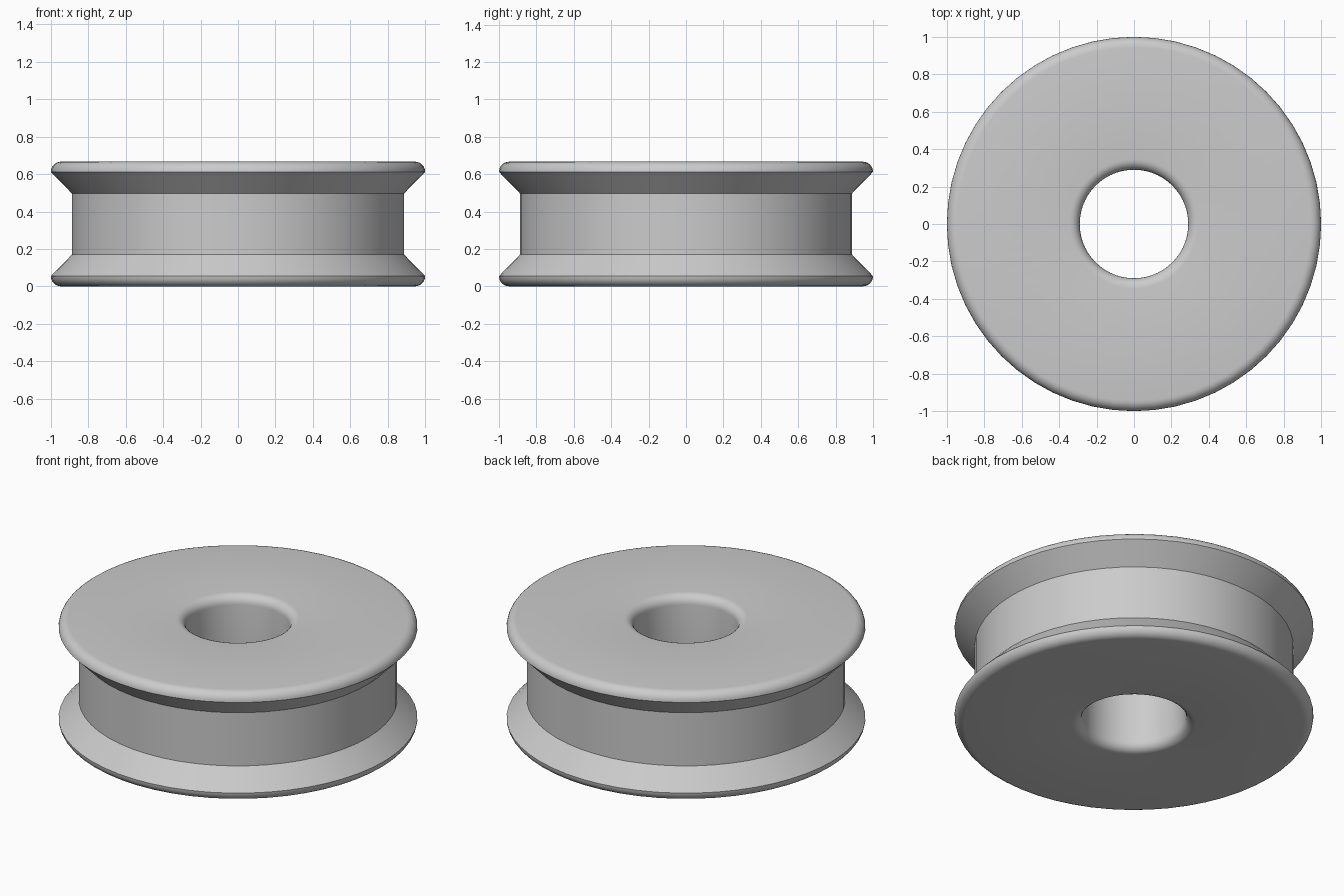
import bpy, bmesh, math

if "Cube" in bpy.data.objects:
    bpy.data.objects.remove(bpy.data.objects["Cube"])

SEGMENTS = 56
HEIGHT = 0.667
RIM_R, GROOVE_R, BORE_R = 1.0, 0.888, 0.29
FILLET = 0.055
GROOVE_Z = 0.17

steel = bpy.data.materials.new("grey metal")
steel.diffuse_color = (0.6, 0.6, 0.6, 1)
steel.use_nodes = True
steel.node_tree.nodes["Principled BSDF"].inputs["Base Color"].default_value = steel.diffuse_color


def arc(cx, cz, start, end, steps=6):
    """Points of a fillet arc in the radius/height plane."""
    angles = [math.radians(start + (end - start) * i / steps) for i in range(steps + 1)]
    return [(cx + FILLET * math.cos(a), cz + FILLET * math.sin(a)) for a in angles]


# Lower half of the section: bore fillet, rim fillet, sloped groove flank
lower = arc(BORE_R + FILLET, FILLET, 180, 270)
lower += arc(RIM_R - FILLET, FILLET, -90, 0)
lower.append((GROOVE_R, GROOVE_Z))
upper = [(r, HEIGHT - z) for r, z in reversed(lower)]
profile = lower + upper

# Grooved wheel: the closed section swept round the z axis
bm = bmesh.new()
rings = []
for i in range(SEGMENTS):
    a = 2 * math.pi * i / SEGMENTS
    rings.append([bm.verts.new((r * math.cos(a), r * math.sin(a), z)) for r, z in profile])
for i in range(SEGMENTS):
    here, there = rings[i], rings[(i + 1) % SEGMENTS]
    for j in range(len(profile)):
        k = (j + 1) % len(profile)
        bm.faces.new((here[j], there[j], there[k], here[k]))
bmesh.ops.recalc_face_normals(bm, faces=bm.faces)

mesh = bpy.data.meshes.new("grooved_wheel")
bm.to_mesh(mesh)
bm.free()
mesh.materials.append(steel)
wheel = bpy.data.objects.new("grooved_wheel", mesh)
bpy.context.collection.objects.link(wheel)

# Smooth curves, crisp groove edges
bpy.context.view_layer.objects.active = wheel
wheel.select_set(True)
bpy.ops.object.shade_smooth_by_angle(angle=math.radians(30))
